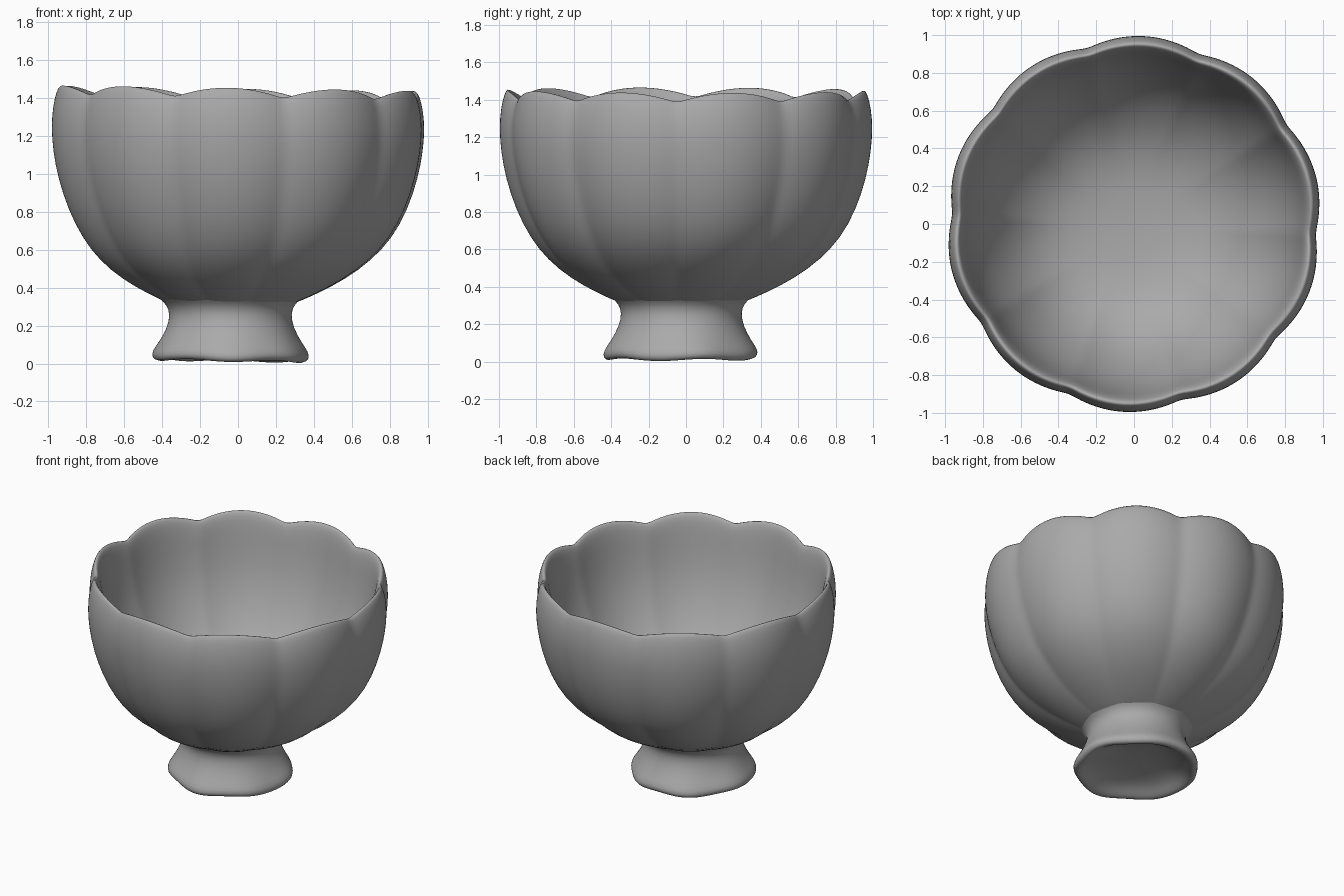
import bpy, bmesh, math

cube = bpy.data.objects.get("Cube")
if cube:
    bpy.data.objects.remove(cube, do_unlink=True)

clay = bpy.data.materials.new("grey_clay")
clay.use_nodes = True
clay.diffuse_color = (0.4, 0.4, 0.4, 1)
bsdf = next(n for n in clay.node_tree.nodes if n.type == 'BSDF_PRINCIPLED')
bsdf.inputs["Base Color"].default_value = (0.4, 0.4, 0.4, 1)
bsdf.inputs["Roughness"].default_value = 0.7

LOBES = 10
SEGMENTS = 120
START = math.radians(-3)      # direction of one groove between petals


def lathe(name, profile, shape):
    """Revolve a profile; shape(row, angle) returns each point."""
    bm = bmesh.new()
    rings = []
    for row in profile:
        ring = []
        for i in range(SEGMENTS):
            ring.append(bm.verts.new(shape(row, START + math.tau * i / SEGMENTS)))
        rings.append(ring)
    for a, b in zip(rings, rings[1:]):
        for i in range(SEGMENTS):
            j = (i + 1) % SEGMENTS
            bm.faces.new((a[i], a[j], b[j], b[i]))
    # Close the pole
    bmesh.ops.remove_doubles(bm, verts=bm.verts, dist=0.0001)
    mesh = bpy.data.meshes.new(name)
    bm.to_mesh(mesh)
    bm.free()
    mesh.materials.append(clay)
    for p in mesh.polygons:
        p.use_smooth = True
    obj = bpy.data.objects.new(name, mesh)
    bpy.context.collection.objects.link(obj)
    sub = obj.modifiers.new("Smooth", 'SUBSURF')
    sub.levels = sub.render_levels = 1
    return obj


def petal_point(row, t):
    """Scalloped bowl: rounded petals, soft grooves, wavy rim."""
    r, z, depth = row
    s = abs(math.sin(LOBES / 2 * (t - START))) ** 0.9
    r *= 1 - depth * (1 - s)
    high = max(0, (z - 0.9) / 0.55) ** 2
    low = max(0, 1 - z / 0.7)
    x, y = r * math.cos(t), r * math.sin(t)
    z += high * (0.052 * (s - 1) - 0.015 * x - 0.002 * y)
    return (x - 0.06 * low, y - 0.05 * low, z)


def foot_point(row, t):
    """Hand-formed foot, more uneven towards its lower edge."""
    r, z = row
    edge = max(0, 1 - z / 0.2) * min(1, r / 0.35) ** 2
    r *= 1 + edge * (0.014 * math.sin(7 * t) + 0.01 * math.sin(4 * t + 1))
    lift = edge * (0.008 + 0.006 * math.sin(5 * t) - 0.006 * math.cos(t))
    return (r * math.cos(t) - 0.04, r * math.sin(t) - 0.025, z + lift)


# Bowl: radius, height, groove depth (outside, over the rim, inside)
bowl_profile = [
    (0.31, 0.31, 0.01), (0.36, 0.328, 0.02), (0.45, 0.367, 0.035),
    (0.6, 0.445, 0.04), (0.73, 0.545, 0.042), (0.83, 0.66, 0.042),
    (0.91, 0.81, 0.04), (0.965, 0.98, 0.037), (0.99, 1.12, 0.035),
    (1.0, 1.25, 0.035), (0.99, 1.36, 0.035), (0.972, 1.43, 0.034),
    (0.956, 1.458, 0.032), (0.938, 1.445, 0.028), (0.922, 1.4, 0.026),
    (0.908, 1.32, 0.024), (0.89, 1.19, 0.022), (0.86, 1.04, 0.022),
    (0.808, 0.89, 0.022), (0.735, 0.75, 0.022), (0.65, 0.635, 0.022),
    (0.54, 0.535, 0.018), (0.41, 0.46, 0.01), (0.25, 0.418, 0), (0, 0.405, 0),
]
lathe("petal_bowl", bowl_profile, petal_point)

# Flared foot with a hollow underside, listed downwards then inwards
foot_profile = [
    (0.37, 0.34), (0.335, 0.308), (0.318, 0.26), (0.332, 0.19),
    (0.372, 0.11), (0.41, 0.055), (0.41, 0.02), (0.385, 0),
    (0.35, 0.018), (0.31, 0.05), (0.24, 0.08), (0.12, 0.098), (0, 0.1),
]
foot = lathe("foot", foot_profile, foot_point)
foot.data.flip_normals()
